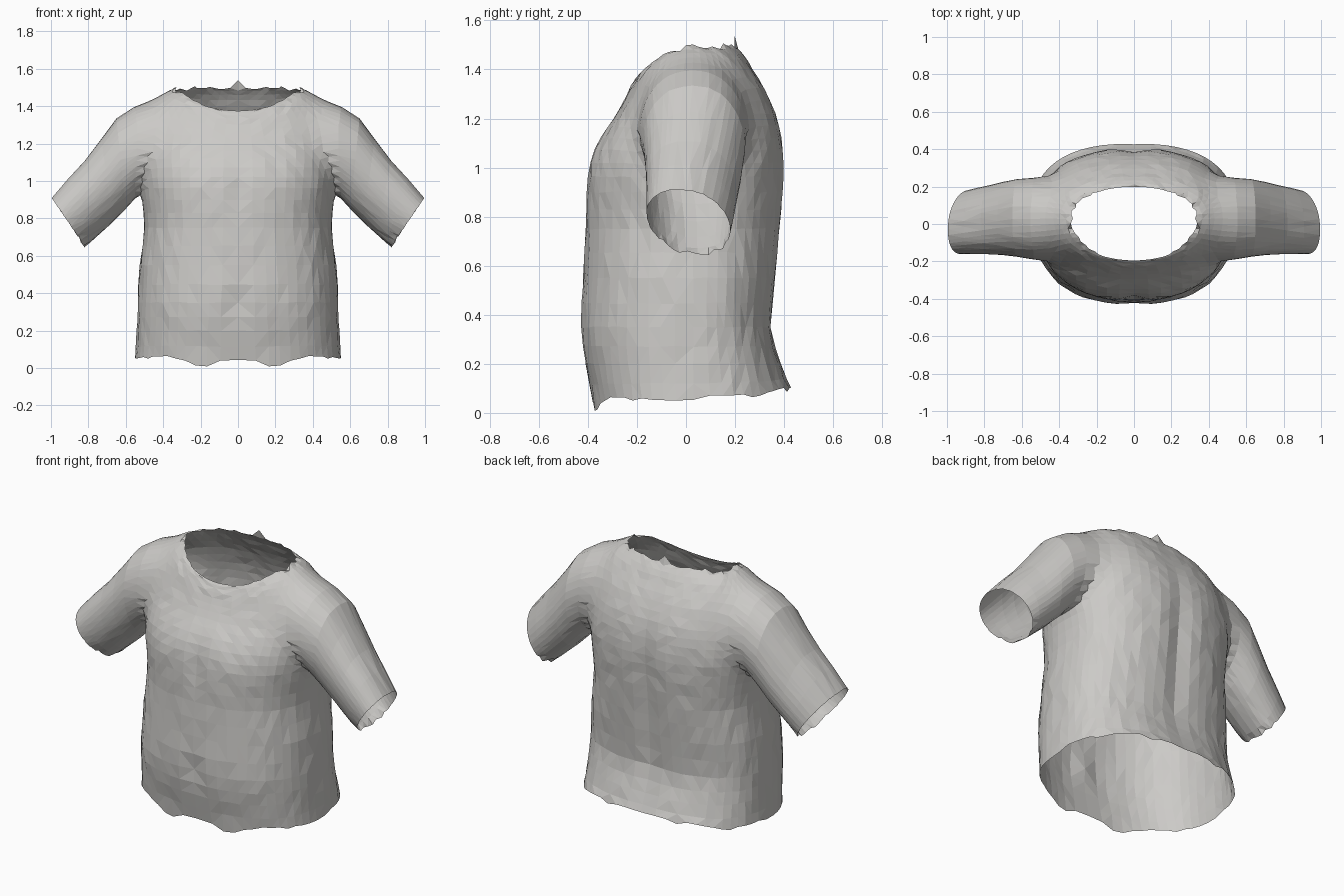
import bpy, bmesh, math, random
from mathutils import Vector

random.seed(4)
cube = bpy.data.objects.get("Cube")
if cube:
    bpy.data.objects.remove(cube)

fabric = bpy.data.materials.new("light grey fabric")
fabric.use_nodes = True
COLOUR = (0.6, 0.59, 0.57, 1)
fabric.diffuse_color = COLOUR
fabric.node_tree.nodes["Principled BSDF"].inputs["Base Color"].default_value = COLOUR

SEGMENTS = 28

# Torso rings: front z, side z, back z, half width, front y, back y
TORSO = [
    (.05, .06, .10, .55, -.38, .43),
    (.20, .20, .20, .54, -.41, .39),
    (.35, .35, .35, .535, -.43, .35),
    (.55, .55, .55, .525, -.42, .37),
    (.75, .75, .75, .50, -.41, .39),
    (.90, .90, .90, .515, -.41, .40),
    (1.02, 1.02, 1.02, .53, -.395, .405),
    (1.12, 1.12, 1.12, .54, -.35, .395),
    (1.20, 1.22, 1.22, .535, -.295, .37),
    (1.27, 1.33, 1.32, .51, -.255, .325),
    (1.33, 1.42, 1.40, .46, -.225, .275),
    (1.365, 1.47, 1.46, .40, -.205, .235),
    (1.375, 1.49, 1.50, .335, -.195, .20),
]

# Sleeve rings: top x, top z, bottom x, bottom z, front y, back y
SLEEVE = [
    (.55, 1.42, .535, .92, -.20, .25),
    (.65, 1.335, .60, .85, -.175, .24),
    (.73, 1.225, .67, .78, -.165, .225),
    (.82, 1.11, .74, .715, -.16, .205),
    (.91, 1.01, .79, .67, -.158, .19),
    (.995, .91, .82, .65, -.155, .175),
]


def smooth_rows(rows, steps):
    """Catmull-Rom interpolation between rows of numbers."""
    result = []
    for i in range(len(rows) - 1):
        quad = [rows[max(i - 1, 0)], rows[i], rows[i + 1], rows[min(i + 2, len(rows) - 1)]]
        for s in range(steps):
            t = s / steps
            result.append([
                b + .5 * t * (c - a + t * (2 * a - 5 * b + 4 * c - d + t * (3 * (b - c) + d - a)))
                for a, b, c, d in zip(*quad)])
    return result + [list(rows[-1])]


def power(value, exponent):
    return math.copysign(abs(value) ** exponent, value)


def bump(value, centre, width):
    return math.exp(-((value - centre) / width) ** 2)


def torso_point(row, t, level):
    """Point on half a rounded ring running from front centre to back centre."""
    zf, zs, zb, half, yf, yb = row
    e = 2 / (2.5 - .4 * level)
    c = -math.cos(t)
    middle = .03
    end_y, end_z = (yb, zb) if c > 0 else (yf, zf)
    x = half * power(math.sin(t), e) if abs(c) < .9999 else 0
    y = middle + abs(power(c, e)) * (end_y - middle)
    z = zs + (end_z - zs) * c * c
    # Chest, navel and spine hollows
    if c < 0:
        y += .02 * bump(x, 0, .05) * (bump(z, .95, .12) + bump(z, .35, .08))
    else:
        y -= .03 * bump(x, 0, .07) * bump(z, .75, .45)
    return Vector((x, y, z))


bm = bmesh.new()
rows = smooth_rows(TORSO, 2)
grid = []
for i, row in enumerate(rows):
    ring = []
    for j in range(SEGMENTS + 1):
        p = torso_point(row, math.pi * j / SEGMENTS, i / (len(rows) - 1))
        side = 0 < j < SEGMENTS
        # Ragged hem and ragged neckline
        if i == 0:
            p.z += random.uniform(-.012, .012)
            if p.y < 0:
                p.z -= .05 * bump(p.x, .19, .05)
        elif i == len(rows) - 1:
            if p.y > -.1:
                p.z += random.uniform(-.015, .012)
            if j == SEGMENTS:
                p.z += .035
            if side:
                p.x += random.uniform(-.01, .01)
        elif side:
            p += Vector([random.uniform(-.003, .003) for _ in range(3)])
        ring.append(bm.verts.new(p))
    grid.append(ring)
for low, high in zip(grid, grid[1:]):
    for j in range(SEGMENTS):
        bm.faces.new((low[j], low[j + 1], high[j + 1], high[j]))

# Armhole: remove an oval patch and round its edge
HOLE_Y, HOLE_Z, HOLE_DY, HOLE_DZ = .03, 1.185, .215, .245


def in_hole(face):
    c = face.calc_center_median()
    return c.x > .25 and ((c.y - HOLE_Y) / HOLE_DY) ** 2 + ((c.z - HOLE_Z) / HOLE_DZ) ** 2 < 1


patch = {f for f in bm.faces if in_hole(f)}
neighbours = {}
for edge in bm.edges:
    if sum(f in patch for f in edge.link_faces) == 1:
        a, b = edge.verts
        neighbours.setdefault(a, []).append(b)
        neighbours.setdefault(b, []).append(a)
start = max(neighbours, key=lambda v: v.co.z - abs(v.co.y - HOLE_Y))
# Walk the edge from the shoulder top towards the back
loop = [start, max(neighbours[start], key=lambda v: v.co.y)]
while True:
    following = [v for v in neighbours[loop[-1]] if v is not loop[-2]][0]
    if following is start:
        break
    loop.append(following)
bmesh.ops.delete(bm, geom=list(patch), context='FACES')

angles = []
for k, v in enumerate(loop):
    even = 2 * math.pi * k / len(loop)
    actual = math.atan2((v.co.y - HOLE_Y) / HOLE_DY, (v.co.z - HOLE_Z) / HOLE_DZ)
    drift = (actual - even + math.pi) % (2 * math.pi) - math.pi
    angle = even + drift / 2
    angles.append(angle)
    v.co.y += .9 * (HOLE_Y + HOLE_DY * math.sin(angle) - v.co.y)
    v.co.z += .9 * (HOLE_Z + HOLE_DZ * math.cos(angle) - v.co.z)
# Even out the armhole depth
for _ in range(3):
    depths = [v.co.x for v in loop]
    for k, v in enumerate(loop):
        v.co.x = (depths[k - 1] + 2 * depths[k] + depths[(k + 1) % len(loop)]) / 4

# Sleeve rings grown from the armhole
previous = loop
sleeve_rings = []
last = len(SLEEVE) - 1
for n, (tx, tz, bx, bz, yf, yb) in enumerate(SLEEVE):
    ring = []
    for angle in angles:
        c, s = math.cos(angle), math.sin(angle)
        p = Vector(((tx + bx) / 2 + c * (tx - bx) / 2,
                    (yf + yb) / 2 + power(s, .9) * (yb - yf) / 2 - .04 * c * n / last,
                    (tz + bz) / 2 + c * (tz - bz) / 2))
        wobble = .014 if n == last and c < -.6 else .003
        p.z += random.uniform(-wobble, wobble)
        ring.append(bm.verts.new(p))
    for k in range(len(ring)):
        m = (k + 1) % len(ring)
        bm.faces.new((previous[k], previous[m], ring[m], ring[k]))
    previous = ring
    sleeve_rings.append(ring)

# Blend the shoulder seam into torso and sleeve
seam = set(loop)
for _ in range(2):
    seam |= {e.other_vert(v) for v in seam for e in v.link_edges}
seam = [v for v in seam if not v.is_boundary and v not in sleeve_rings[1]]
for _ in range(4):
    bmesh.ops.smooth_vert(bm, verts=seam, factor=.4,
                          use_axis_x=True, use_axis_y=True, use_axis_z=True)

# Outward normals
bmesh.ops.recalc_face_normals(bm, faces=bm.faces)
outward = 0
for f in bm.faces:
    c = f.calc_center_median()
    outward += f.normal.dot(Vector((c.x, c.y, 0)))
if outward < 0:
    bmesh.ops.reverse_faces(bm, faces=bm.faces)
bmesh.ops.triangulate(bm, faces=bm.faces)

mesh = bpy.data.meshes.new("shirt")
bm.to_mesh(mesh)
bm.free()
mesh.materials.append(fabric)
shirt = bpy.data.objects.new("shirt", mesh)
bpy.context.collection.objects.link(shirt)

# Mirror to the other half
mirror = shirt.modifiers.new("mirror", 'MIRROR')
mirror.use_axis[0] = True
mirror.merge_threshold = .002
